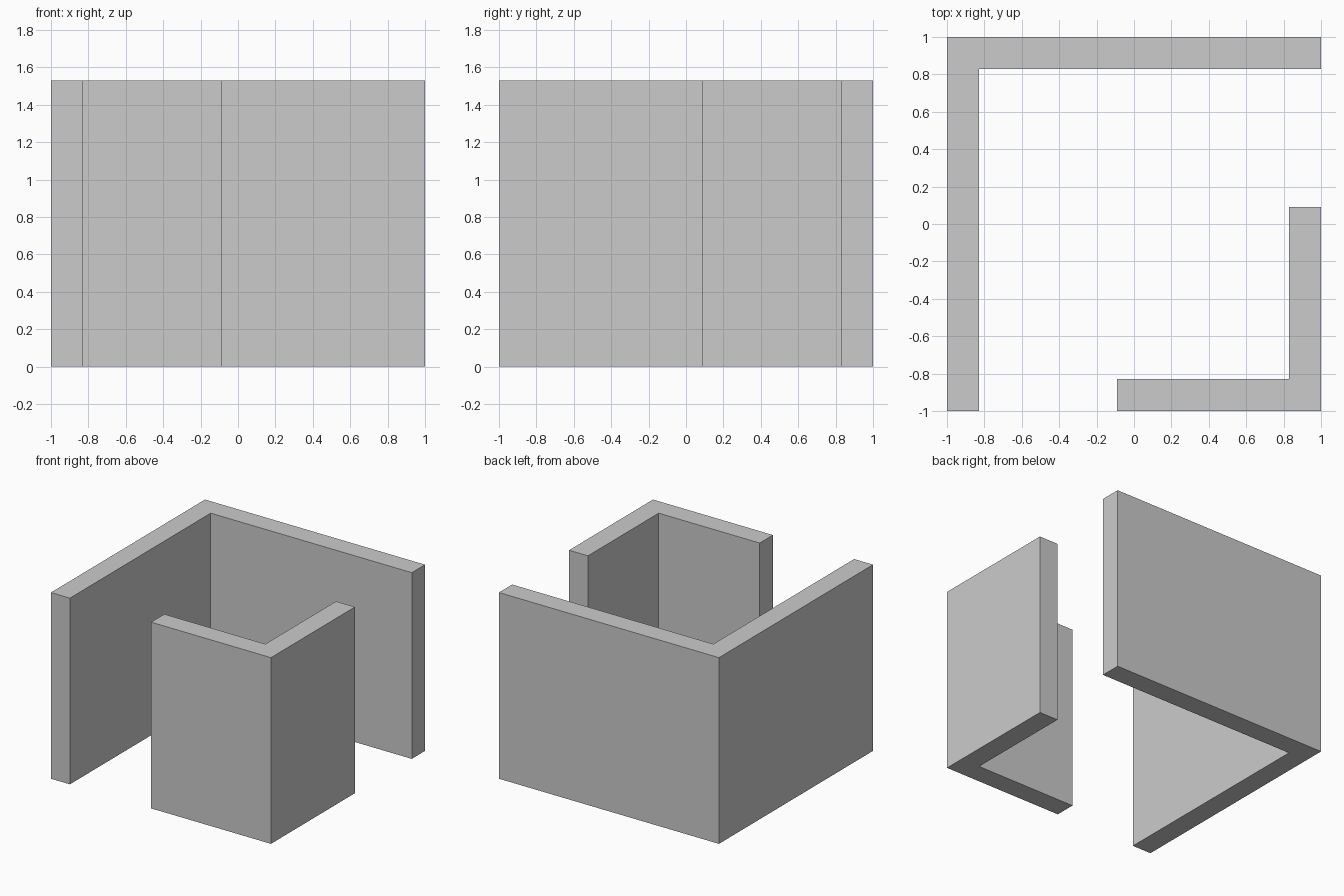
import bpy, bmesh

if "Cube" in bpy.data.objects:
    bpy.data.objects.remove(bpy.data.objects["Cube"])

HEIGHT = 1.53
THICK = 0.172


def corner_wall(name, side, length):
    """L-shaped wall; its corner is at (-side, side), both arms have the given length."""
    outline = [(0, 0), (length, 0), (length, THICK),
               (THICK, THICK), (THICK, length), (0, length)]
    bm = bmesh.new()
    base = bm.faces.new([bm.verts.new((side * (u - 1), side * (1 - v), 0))
                         for u, v in outline])
    top = bmesh.ops.extrude_face_region(bm, geom=[base], use_keep_orig=True)
    bmesh.ops.translate(bm, vec=(0, 0, HEIGHT),
                        verts=[g for g in top["geom"] if isinstance(g, bmesh.types.BMVert)])
    bmesh.ops.recalc_face_normals(bm, faces=bm.faces)
    mesh = bpy.data.meshes.new(name)
    bm.to_mesh(mesh)
    bm.free()
    obj = bpy.data.objects.new(name, mesh)
    bpy.context.collection.objects.link(obj)
    return obj


# Long wall around the back left corner
corner_wall("large_corner_wall", 1, 2.0)
# Short wall around the front right corner
corner_wall("small_corner_wall", -1, 1.09)
